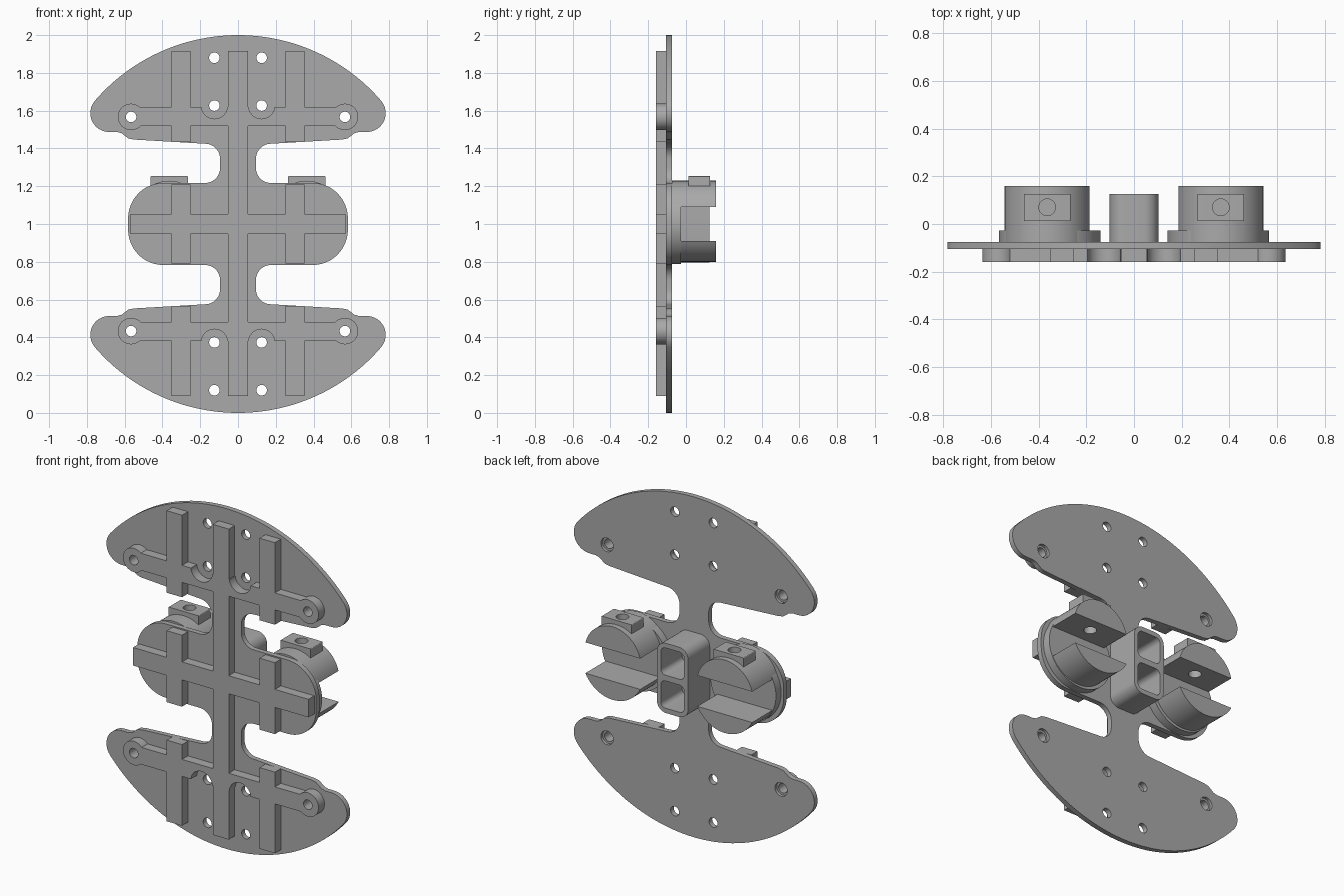
import bpy, bmesh
from math import sin, cos, radians
from mathutils import Matrix

cube = bpy.data.objects.get("Cube")
if cube:
    bpy.data.objects.remove(cube, do_unlink=True)

grey = bpy.data.materials.new("mid grey")
grey.use_nodes = True
tone = (0.4, 0.4, 0.4, 1)
grey.diffuse_color = tone
grey.node_tree.nodes["Principled BSDF"].inputs["Base Color"].default_value = tone

PLATE_FRONT, PLATE_BACK, RIB_FRONT, JAW_BACK = -0.105, -0.075, -0.16, 0.16


def arc(cx, cz, r, a0, a1, n=12):
    angles = [radians(a0 + (a1 - a0) * i / n) for i in range(n + 1)]
    return [(cx + r * cos(a), cz + r * sin(a)) for a in angles]


def circle(cx, cz, r, n=40):
    return arc(cx, cz, r, 0, 360, n)[:-1]


def rect(x0, x1, z0, z1):
    return [(x0, z0), (x1, z0), (x1, z1), (x0, z1)]


def rounded(x, z, r, cx=0, cz=1):
    pts = []
    for i, (sx, sz) in enumerate([(1, 1), (-1, 1), (-1, -1), (1, -1)]):
        pts += arc(cx + sx * (x - r), cz + sz * (z - r), r, 90 * i, 90 * i + 90, 8)
    return pts


def prism(name, pts, y0, y1):
    """Extrude an x-z profile along y."""
    bm = bmesh.new()
    face = bm.faces.new([bm.verts.new((x, y0, z)) for x, z in pts])
    new = bmesh.ops.extrude_face_region(bm, geom=[face])["geom"]
    moved = [v for v in new if isinstance(v, bmesh.types.BMVert)]
    bmesh.ops.translate(bm, verts=moved, vec=(0, y1 - y0, 0))
    bmesh.ops.recalc_face_normals(bm, faces=bm.faces)
    mesh = bpy.data.meshes.new(name)
    bm.to_mesh(mesh)
    bm.free()
    mesh.materials.append(grey)
    obj = bpy.data.objects.new(name, mesh)
    bpy.context.collection.objects.link(obj)
    return obj


def combine(obj, tools, operation):
    """Apply boolean tools to an object and remove them."""
    for tool in tools:
        mod = obj.modifiers.new("combine", 'BOOLEAN')
        mod.operation, mod.solver, mod.object = operation, 'EXACT', tool
        graph = bpy.context.evaluated_depsgraph_get()
        mesh = bpy.data.meshes.new_from_object(obj.evaluated_get(graph))
        obj.modifiers.clear()
        obj.data = mesh
        bpy.data.objects.remove(tool, do_unlink=True)


def finish(obj):
    bpy.ops.object.select_all(action='DESELECT')
    obj.select_set(True)
    bpy.context.view_layer.objects.active = obj
    bpy.ops.object.shade_smooth_by_angle(angle=radians(30))


def four(x, z):
    return [(sx * x, 1 + sz * (z - 1)) for sx in (-1, 1) for sz in (-1, 1)]


# Plate outline: one quarter, mirrored both ways
quarter = arc(0, 1, 1, 90, 40.7, 24) + arc(0.682, 1.587, 0.1, 40.7, -90)[1:]
quarter += [(0.64, 1.487), (0.615, 1.48), (0.6, 1.468), (0.58, 1.453), (0.55, 1.447)]
quarter += arc(0.175, 1.345, 0.08, 90, 180) + arc(0.175, 1.297, 0.08, 180, 270)
quarter += arc(0.395, 1.03, 0.187, 90, 0)
half = quarter + [(x, 2 - z) for x, z in reversed(quarter)]
outline = half + [(-x, z) for x, z in reversed(half[1:-1])]
plate = prism("base_plate", outline, PLATE_FRONT, PLATE_BACK)

# Raised rib lattice on the front
ribs = prism("front_ribs", rect(-0.052, 0.052, 0.09, 1.915), RIB_FRONT, PLATE_FRONT)
parts = [prism("rib", rect(-0.57, 0.57, 0.947, 1.053), RIB_FRONT, PLATE_FRONT)]
for z0, z1 in [(1.52, 1.62), (0.38, 0.48)]:
    bar = prism("rib", rect(-0.566, 0.566, z0, z1), RIB_FRONT, PLATE_FRONT)
    notches = [prism("cut", circle(x, z, 0.07), -0.3, 0) for x, z in four(0.125, 1.627)]
    combine(bar, notches, 'DIFFERENCE')
    parts.append(bar)
for side in (-1, 1):
    for z0, z1 in [(0.09, 0.567), (0.79, 1.21), (1.433, 1.915)]:
        x = side * 0.302
        parts.append(prism("rib", rect(x - 0.05, x + 0.05, z0, z1), RIB_FRONT, PLATE_FRONT))
for x, z in four(0.566, 1.567):
    parts.append(prism("boss", circle(x, z, 0.07), RIB_FRONT, PLATE_FRONT))
combine(ribs, parts, 'UNION')

# Screw holes, with counterbores at the back of the outer ones
for target in (plate, ribs):
    spots = four(0.566, 1.567)
    if target is plate:
        spots += four(0.125, 1.627) + four(0.125, 1.88)
    combine(target, [prism("cut", circle(x, z, 0.028, 24), -0.3, 0) for x, z in spots], 'DIFFERENCE')
combine(plate, [prism("cut", circle(x, z, 0.04, 24), -0.092, 0) for x, z in four(0.566, 1.567)], 'DIFFERENCE')
finish(plate)
finish(ribs)

# Central twin-cell tube
tube = prism("center_tube", rounded(0.102, 0.205, 0.06), PLATE_BACK, 0.125)
cells = [prism("cut", rounded(0.076, 0.08, 0.03, 0, 1 + s * 0.097), PLATE_BACK + 0.002, 0.3) for s in (-1, 1)]
combine(tube, cells, 'DIFFERENCE')
finish(tube)

# Two clamps: round base, lower jaw, upper jaw with drilled tab
for side, word in ((1, "left"), (-1, "right")):
    finish(prism(word + "_clamp_base", circle(side * 0.353, 1, 0.213, 64), PLATE_BACK, -0.027))
    cx = side * 0.364
    finish(prism(word + "_lower_jaw", arc(cx, 1, 0.2, 207, 333, 24), PLATE_BACK, JAW_BACK))
    upper = prism(word + "_upper_jaw", arc(cx, 1.046, 0.183, 14, 166, 28), PLATE_BACK, JAW_BACK)
    tab = prism("tab", rounded(0.098, 0.055, 0.004, cx, 1.199), 0.013, 0.126)
    combine(upper, [tab], 'UNION')
    drill = prism("cut", circle(0, 0, 0.035, 28), -0.3, 0.3)
    drill.data.transform(Matrix.Translation((cx, 0.07, 1.2)) @ Matrix.Rotation(radians(90), 4, 'X'))
    combine(upper, [drill], 'DIFFERENCE')
    finish(upper)
